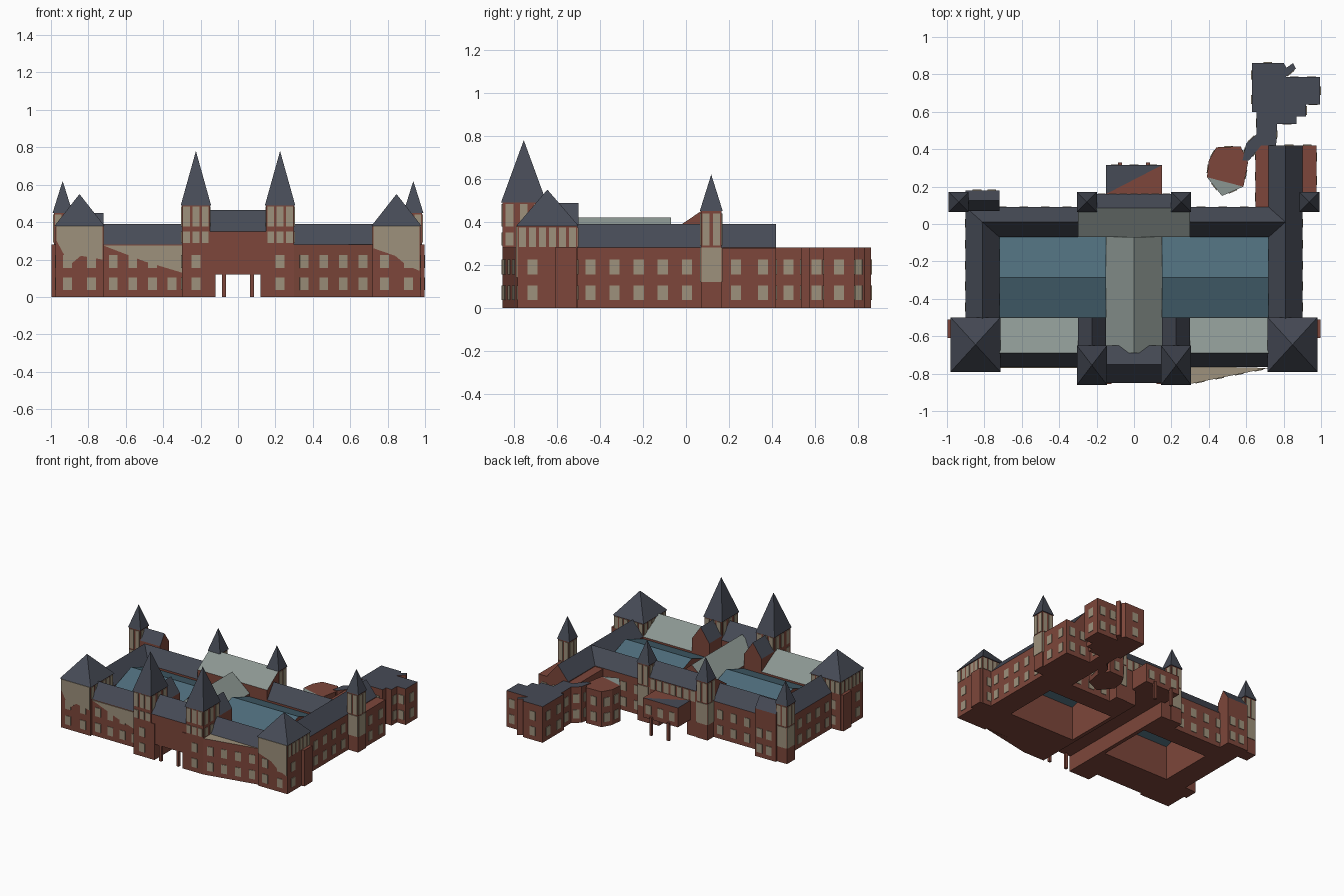
import bpy, bmesh, math
from mathutils import Vector

if "Cube" in bpy.data.objects:
    bpy.data.objects.remove(bpy.data.objects["Cube"])


def material(name, rgb):
    m = bpy.data.materials.new(name)
    m.diffuse_color = (*rgb, 1)
    m.use_nodes = True
    m.node_tree.nodes["Principled BSDF"].inputs["Base Color"].default_value = m.diffuse_color
    return m


RED = material("brick_red", (0.205, 0.062, 0.043))
STONE = material("beige_stone", (0.34, 0.285, 0.2))
SLATE = material("dark_slate", (0.062, 0.07, 0.093))
PALE = material("pale_roof", (0.26, 0.305, 0.285))
TEAL = material("teal_glass", (0.075, 0.15, 0.195))


def finish(name, bm, mats):
    bmesh.ops.recalc_face_normals(bm, faces=bm.faces)
    me = bpy.data.meshes.new(name)
    bm.to_mesh(me)
    bm.free()
    for m in mats:
        me.materials.append(m)
    ob = bpy.data.objects.new(name, me)
    bpy.context.collection.objects.link(ob)
    return ob


def prism(name, pts, z0, z1, wall=RED, top=RED):
    """Vertical extrusion of a plan outline, with its own top colour."""
    bm = bmesh.new()
    lo = [bm.verts.new((x, y, z0)) for x, y in pts]
    hi = [bm.verts.new((x, y, z1)) for x, y in pts]
    bm.faces.new(lo)
    bm.faces.new(hi).material_index = 1
    for i in range(len(pts)):
        j = (i + 1) % len(pts)
        bm.faces.new((lo[i], lo[j], hi[j], hi[i]))
    return finish(name, bm, [wall, top])


def box(name, x0, x1, y0, y1, z0, z1, wall=RED, top=RED):
    return prism(name, [(x0, y0), (x1, y0), (x1, y1), (x0, y1)], z0, z1, wall, top)


def wing(name, x0, x1, y0, y1, z0, eave, ridge, axis, at=None, hips=(0, 0),
         low=SLATE, high=SLATE, walls=True):
    """Block under a ridged roof; low / high colour the -side and +side slopes."""
    bm = bmesh.new()
    a0, a1, b0, b1 = (x0, x1, y0, y1) if axis == "x" else (y0, y1, x0, x1)
    r = (b0 + b1) / 2 if at is None else at

    def v(a, b, z):
        return bm.verts.new((a, b, z) if axis == "x" else (b, a, z))
    plan = [(a0, b0), (a1, b0), (a1, b1), (a0, b1)]
    e = [v(a, b, eave) for a, b in plan]
    r0, r1 = v(a0 + hips[0], r, ridge), v(a1 - hips[1], r, ridge)
    bm.faces.new((e[0], e[1], r1, r0)).material_index = 1
    bm.faces.new((e[2], e[3], r0, r1)).material_index = 2
    bm.faces.new((e[3], e[0], r0)).material_index = 1 if hips[0] else 0
    bm.faces.new((e[1], e[2], r1)).material_index = 1 if hips[1] else 0
    if walls:
        g = [v(a, b, z0) for a, b in plan]
        bm.faces.new(g)
        for i in range(4):
            j = (i + 1) % 4
            bm.faces.new((g[i], g[j], e[j], e[i]))
    return finish(name, bm, [RED, low, high])


def panels(name, p0, p1, at, zs, w, h, mat=STONE):
    """Thin upright plates on the wall from p0 to p1, at distances along it."""
    bm = bmesh.new()
    p0, p1 = Vector(p0), Vector(p1)
    d = (p1 - p0).normalized()
    n = Vector((d.y, -d.x)) * 0.004
    for t in at:
        for z in zs:
            c = p0 + d * t
            ends = [c - d * w / 2 + n, c + d * w / 2 + n, c + d * w / 2 - n, c - d * w / 2 - n]
            lo = [bm.verts.new((*q, z - h / 2)) for q in ends]
            hi = [bm.verts.new((*q, z + h / 2)) for q in ends]
            bm.faces.new(lo)
            bm.faces.new(hi)
            for i in range(4):
                j = (i + 1) % 4
                bm.faces.new((lo[i], lo[j], hi[j], hi[i]))
    return finish(name, bm, [mat])


def windows(name, p0, p1, count, zs=(0.07, 0.19), w=0.047, h=0.068):
    length = (Vector(p1) - Vector(p0)).length
    return panels(name, p0, p1, [length * (i + 0.5) / count for i in range(count)], zs, w, h)


def sheet(name, pts, y):
    """Thin plaster patch on a front wall, outlined in x and z."""
    ob = prism(name, pts, -0.004, 0.004, STONE, STONE)
    for v in ob.data.vertices:
        v.co = (v.co.x, y - v.co.z, v.co.y)
    ob.data.flip_normals()


def tower(name, x0, x1, y0, y1, eave, apex):
    """Square tower with a pyramid roof."""
    box(name + "_walls", x0, x1, y0, y1, 0, eave)
    bm = bmesh.new()
    o = 0.006
    c = [bm.verts.new(p) for p in ((x0 - o, y0 - o, eave), (x1 + o, y0 - o, eave),
                                   (x1 + o, y1 + o, eave), (x0 - o, y1 + o, eave))]
    t = bm.verts.new(((x0 + x1) / 2, (y0 + y1) / 2, apex))
    bm.faces.new(c)
    for i in range(4):
        bm.faces.new((c[i], c[(i + 1) % 4], t))
    finish(name + "_roof", bm, [SLATE])


def sides(x0, x1, y0, y1):
    c = [(x0, y0), (x1, y0), (x1, y1), (x0, y1)]
    return list(zip(("front", "right", "back", "left"), c, c[1:] + c[:1]))


# Paired halves of the main ring
for s, tag in ((-1, "left"), (1, "right")):
    def span(a, b):
        return (a, b) if s > 0 else (-b, -a)
    wing(f"{tag}_front_wing", *span(0.15, 0.72), -0.765, -0.5, 0, 0.28, 0.39, "x", at=-0.69, high=PALE)
    wing(f"{tag}_side_wing", *span(0.72, 0.9), -0.55, 0.42 if s > 0 else 0.09, 0, 0.28, 0.39, "y",
         hips=(0, 0 if s > 0 else 0.09))
    x0, x1 = span(0.12, 0.9)
    wing(f"{tag}_back_wing", x0, x1, -0.07, 0.09, 0, 0.28, 0.39, "x",
         hips=(0.09, 0) if s < 0 else (0, 0.09))
    # Glazed courtyard roof
    wing(f"{tag}_court_glass", *span(0.15, 0.72), -0.5, -0.07, 0, 0.265, 0.345, "x",
         low=TEAL, high=TEAL, walls=False)
    box(f"{tag}_passage_wall", *span(0.12, 0.15), -0.855, 0.09, 0, 0.28)
    # Corner pavilion
    px0, px1 = span(0.72, 0.975)
    tower(f"{tag}_pavilion", px0, px1, -0.785, -0.505, 0.38, 0.55)
    box(f"{tag}_pavilion_pier", *span(0.97, 0.998), -0.61, -0.51, 0, 0.28)
    for side, a, b in sides(px0, px1, -0.785, -0.505):
        windows(f"{tag}_pavilion_{side}_windows", a, b, 2)
        if side != "front":
            windows(f"{tag}_pavilion_{side}_lights", a, b, 6, (0.328,), 0.032, 0.09)
    sheet(f"{tag}_pavilion_plaster", [(s * 0.725, 0.378), (s * 0.725, 0.2 if s < 0 else 0.26),
          (s * 0.84, 0.22), (s * 0.9, 0.17), (s * 0.97, 0.14 if s > 0 else 0.3), (s * 0.97, 0.378)], -0.787)
    # Gate tower with the gabled block behind it
    tx0, tx1 = span(0.15, 0.3)
    tower(f"{tag}_gate_tower", tx0, tx1, -0.855, -0.655, 0.49, 0.78)
    for side, a, b in sides(tx0, tx1, -0.855, -0.655):
        windows(f"{tag}_gate_{side}_windows", a, b, 1)
        windows(f"{tag}_gate_{side}_upper", a, b, 3, (0.43,), 0.036, 0.105)
        windows(f"{tag}_gate_{side}_middle", a, b, 3, (0.32,), 0.036, 0.062)
    wing(f"{tag}_gate_gable", tx0, tx1, -0.66, -0.5, 0, 0.38, 0.488, "y")
    # Back towers, inner and outer
    for part, u0, u1 in (("inner", 0.205, 0.3), ("outer", 0.89, 0.985)):
        bx0, bx1 = span(u0, u1)
        tower(f"{tag}_{part}_back_tower", bx0, bx1, 0.07, 0.165, 0.45, 0.62)
        for side, a, b in sides(bx0, bx1, 0.07, 0.165):
            windows(f"{tag}_{part}_tower_{side}_lights", a, b, 2, (0.365,), 0.033, 0.15)
            windows(f"{tag}_{part}_tower_{side}_plaster", a, b, 1, (0.2,), 0.09, 0.16)
    # Window rows
    e = (s * 0.9, -0.5), (s * 0.9, 0.06)
    windows(f"{tag}_side_windows", *(e if s > 0 else e[::-1]), 5)
    n = (s * 0.88, 0.09), (s * 0.3, 0.09)
    windows(f"{tag}_back_windows", *(n if s > 0 else n[::-1]), 5)
    # Leaning porch posts at both ends of the passage
    for end, y, top in (("front", -0.85, 0.275), ("back", 0.31, 0.14)):
        prism(f"{tag}_{end}_post", [(s * 0.065, y), (s * 0.085, y), (s * 0.085, y + 0.02),
              (s * 0.065, y + 0.02)], 0, top)

# Left front wall: plaster patch and windows
windows("left_front_windows", (-0.72, -0.765), (-0.3, -0.765), 4)
sheet("left_front_plaster", [(-0.72, 0.275), (-0.3, 0.275), (-0.3, 0.13), (-0.5, 0.19)], -0.766)

# Right front wall: slanting screen with a pale top
prism("right_front_screen", [(0.3, -0.855), (0.72, -0.77), (0.3, -0.76)], 0, 0.28, RED, STONE)
windows("right_front_windows", (0.3, -0.855), (0.72, -0.77), 4)

# Gatehouse over the passage, and the middle hall
wing("gatehouse", -0.15, 0.15, -0.85, -0.65, 0.12, 0.35, 0.465, "x")
wing("middle_hall", -0.15, 0.15, -0.69, -0.07, 0.12, 0.29, 0.42, "y", low=PALE, high=PALE)

# Back centre block, raised above the passage, with its porch
wing("back_centre", -0.3, 0.3, -0.07, 0.16, 0.12, 0.355, 0.46, "x", at=0.085, low=PALE)
for s, tag in ((-1, "left"), (1, "right")):
    box(f"{tag}_back_centre_base", min(s * 0.12, s * 0.3), max(s * 0.12, s * 0.3), -0.065, 0.16, 0, 0.13)
windows("back_centre_lights", (0.2, 0.16), (-0.2, 0.16), 7, (0.31,), 0.04, 0.08)
prism("back_porch_slate", [(-0.15, 0.16), (0.15, 0.315), (-0.15, 0.315)], 0.12, 0.27, RED, SLATE)
prism("back_porch_brick", [(-0.15, 0.16), (0.15, 0.16), (0.15, 0.315)], 0.12, 0.27)
windows("back_porch_windows", (0.15, 0.315), (-0.15, 0.315), 3, (0.19,))

# Left back annex
wing("left_back_annex", -0.9, -0.72, 0.07, 0.18, 0, 0.37, 0.45, "x")
windows("left_annex_windows", (-0.72, 0.18), (-0.88, 0.18), 2)

# Right back extension with flat shoulders
box("extension_inner_shoulder", 0.65, 0.72, 0.09, 0.42, 0, 0.275)
box("extension_outer_shoulder", 0.9, 0.975, 0.165, 0.42, 0, 0.275)
windows("extension_outer_windows", (0.975, 0.17), (0.975, 0.42), 2)
windows("extension_inner_windows", (0.65, 0.42), (0.65, 0.09), 3)
windows("extension_end_windows", (0.975, 0.42), (0.78, 0.42), 2)

# Stepped annex at the far back
outline = [(0.63, 0.862), (0.8, 0.862), (0.815, 0.835), (0.85, 0.86), (0.865, 0.83), (0.81, 0.785),
           (0.995, 0.785), (0.995, 0.64), (0.92, 0.64), (0.92, 0.575), (0.87, 0.575), (0.87, 0.535),
           (0.765, 0.535), (0.76, 0.42), (0.68, 0.42), (0.615, 0.34), (0.58, 0.34), (0.6, 0.43),
           (0.655, 0.48), (0.655, 0.6), (0.63, 0.6)]
prism("stepped_annex", outline, 0, 0.28, RED, SLATE)
walls = zip(outline, outline[1:] + outline[:1])
for i, (a, b) in enumerate(walls):
    length = math.dist(a, b)
    if length > 0.06:
        windows(f"annex_windows_{i}", b, a, max(1, round(length / 0.115)))

# Many-sided pavilion with a pale corner roof
ring = [(0.39, 0.25), (0.585, 0.2), (0.61, 0.33), (0.57, 0.415), (0.44, 0.41), (0.4, 0.34)]
prism("chapter_pavilion", ring, 0, 0.275)
corner = [(0.39, 0.25), (0.47, 0.15), (0.585, 0.2)]
prism("chapter_corner", corner, 0, 0.275, RED, PALE)
edges = list(zip(ring[1:], ring[2:] + ring[:1])) + list(zip(corner, corner[1:]))
for i, (a, b) in enumerate(edges):
    windows(f"chapter_windows_{i}", a, b, 1)
